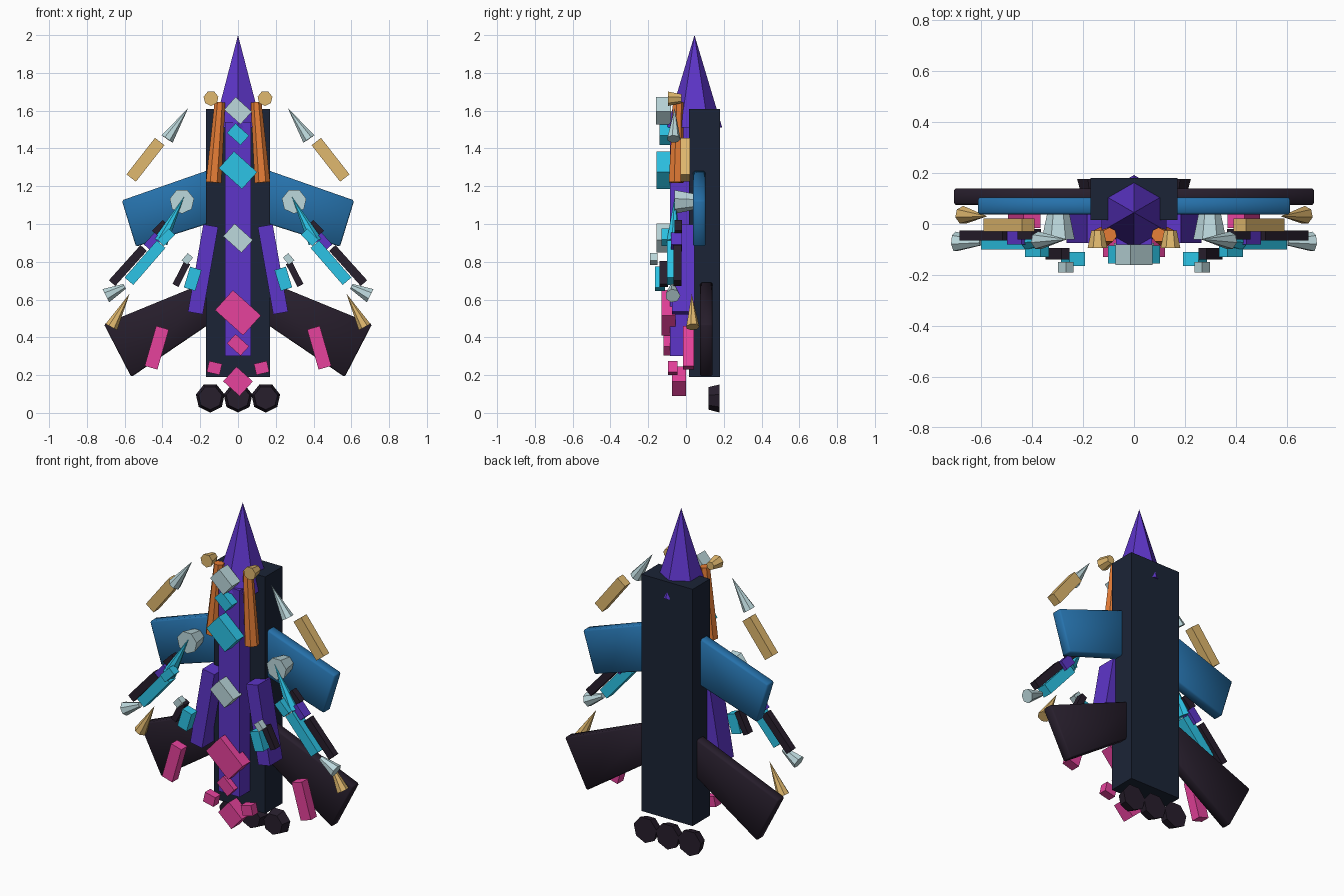
import bpy, bmesh, math
from mathutils import Vector, Matrix

if "Cube" in bpy.data.objects:
    bpy.data.objects.remove(bpy.data.objects["Cube"])


def material(name, hexcode):
    rgb = [int(hexcode[i:i + 2], 16) / 255 for i in (0, 2, 4)]
    m = bpy.data.materials.new(name)
    m.diffuse_color = [c / 12.92 if c < 0.04 else ((c + 0.055) / 1.055) ** 2.4 for c in rgb] + [1]
    m.use_nodes = True
    m.node_tree.nodes["Principled BSDF"].inputs["Base Color"].default_value = m.diffuse_color
    return m


NAVY = material("navy", "1b2436")
PURPLE = material("purple", "5d35c8")
BLUE = material("blue", "2672ac")
DARK = material("charcoal", "271e2c")
CYAN = material("cyan", "2cc4e6")
PALE = material("pale", "bcd8dc")
ORANGE = material("orange", "e67d36")
TAN = material("tan", "e0b86e")
PINK = material("pink", "e6429c")


def finish(name, bm, mat):
    bmesh.ops.recalc_face_normals(bm, faces=bm.faces)
    mesh = bpy.data.meshes.new(name)
    bm.to_mesh(mesh)
    bm.free()
    mesh.materials.append(mat)
    ob = bpy.data.objects.new(name, mesh)
    bpy.context.collection.objects.link(ob)
    return ob


def box(name, mat, x, z, w, l, ang, y0, y1):
    """Box whose long side leans outward-down by ang degrees in the front view."""
    bm = bmesh.new()
    bmesh.ops.create_cube(bm, size=1)
    bm.transform(Matrix.Translation((x, (y0 + y1) / 2, z))
                 @ Matrix.Rotation(-math.radians(ang), 4, 'Y')
                 @ Matrix.Diagonal((w, y1 - y0, l, 1)))
    return finish(name, bm, mat)


def cone(name, mat, p0, r0, p1, r1, sides=7):
    """Tapered prism from p0 to p1."""
    p0, p1 = Vector(p0), Vector(p1)
    d = p1 - p0
    bm = bmesh.new()
    bmesh.ops.create_cone(bm, cap_ends=True, segments=sides,
                          radius1=r0, radius2=r1, depth=d.length)
    q = Vector((0, 0, 1)).rotation_difference(d)
    bm.transform(Matrix.Translation((p0 + p1) / 2) @ q.to_matrix().to_4x4())
    return finish(name, bm, mat)


def wing(name, mat, outline, y0, y1, s):
    bm = bmesh.new()
    face = bm.faces.new([bm.verts.new((s * x, y0, z)) for x, z in outline])
    ext = bmesh.ops.extrude_face_region(bm, geom=[face])
    bmesh.ops.translate(bm, vec=(0, y1 - y0, 0),
                        verts=[v for v in ext["geom"] if isinstance(v, bmesh.types.BMVert)])
    bmesh.ops.recalc_face_normals(bm, faces=bm.faces)
    bmesh.ops.bevel(bm, geom=bm.edges[:], offset=0.008, segments=1, affect='EDGES')
    for f in bm.faces:
        f.smooth = True
    return finish(name, bm, mat)


# Hull, spine and nose
box("hull", NAVY, 0, 0.9, 0.34, 1.42, 0, 0.015, 0.18)
box("spine", PURPLE, 0, 0.92, 0.14, 1.24, 0, -0.085, 0.02)
cone("nose", PURPLE, (0, 0.045, 1.51), 0.147, (0, 0.045, 2.0), 0, 6)

# Diamond blocks down the spine
for mat, z, w, l, y0, y1 in [
        (PALE, 1.60, 0.09, 0.116, -0.16, -0.08),
        (CYAN, 1.475, 0.067, 0.097, -0.14, -0.07),
        (CYAN, 1.285, 0.12, 0.165, -0.155, -0.085),
        (PALE, 0.925, 0.09, 0.13, -0.155, -0.075),
        (PINK, 0.53, 0.142, 0.20, -0.13, -0.055),
        (PINK, 0.36, 0.067, 0.097, -0.12, -0.06),
        (PINK, 0.167, 0.105, 0.117, -0.075, 0.0)]:
    box("spine_block", mat, 0, z, w, l, 48, y0, y1)

# Engine nozzles
for x in (-0.147, 0, 0.147):
    cone("nozzle", DARK, (x, 0.12, 0.08), 0.063, (x, 0.177, 0.08), 0.078)

# Paired boxes: name, material, x, z, width, length, angle, y range
boxes = [
    ("side_pod", PURPLE, 0.185, 0.76, 0.08, 0.47, 10, -0.075, 0.045),
    ("canard_bar", TAN, 0.49, 1.34, 0.063, 0.245, 38, -0.03, 0.022),
    ("gun_barrel", CYAN, 0.492, 0.795, 0.06, 0.26, 41, -0.10, -0.04),
    ("gun_rail", DARK, 0.583, 0.78, 0.045, 0.25, 42, -0.065, -0.025),
    ("gun_sight", CYAN, 0.38, 0.93, 0.048, 0.085, 45, -0.13, -0.08),
    ("gun_core", PURPLE, 0.45, 0.905, 0.055, 0.085, 42, -0.08, -0.02),
    ("gun_mount", DARK, 0.41, 0.975, 0.05, 0.08, 45, -0.06, -0.02),
    ("pod_rail", DARK, 0.30, 0.735, 0.035, 0.135, 27, -0.14, -0.095),
    ("pod_block", CYAN, 0.24, 0.71, 0.063, 0.115, 17, -0.165, -0.11),
    ("pod_tip", PALE, 0.268, 0.815, 0.037, 0.05, 40, -0.19, -0.15),
    ("wing_pylon", PINK, 0.43, 0.345, 0.07, 0.22, 16, -0.015, 0.042),
    ("tail_block", PINK, 0.125, 0.238, 0.07, 0.06, 13, -0.095, -0.045),
]
# Paired tapered prisms: name, material, start, radius, end, radius
cones = [
    ("booster", ORANGE, (0.129, -0.053, 1.22), 0.042, (0.096, -0.043, 1.645), 0.029),
    ("booster_cap", TAN, (0.143, -0.095, 1.665), 0.04, (0.143, -0.025, 1.665), 0.025),
    ("wing_disc", PALE, (0.297, -0.06, 1.12), 0.066, (0.297, 0.04, 1.12), 0.045),
    ("canard_spike", PALE, (0.375, -0.065, 1.45), 0.036, (0.263, -0.06, 1.615), 0),
    ("gun_spike", CYAN, (0.41, -0.065, 0.905), 0.04, (0.285, -0.06, 1.145), 0),
    ("muzzle", PALE, (0.60, -0.07, 0.67), 0.015, (0.70, -0.07, 0.62), 0.04),
    ("wing_spike", TAN, (0.67, 0.035, 0.455), 0.036, (0.575, 0.03, 0.63), 0),
]
for s in (1, -1):
    for name, mat, x, z, w, l, a, y0, y1 in boxes:
        box(name, mat, s * x, z, w, l, s * a, y0, y1)
    for name, mat, (x0, y0, z0), r0, (x1, y1, z1), r1 in cones:
        cone(name, mat, (s * x0, y0, z0), r0, (s * x1, y1, z1), r1)
    # Upper and lower wings
    wing("upper_wing", BLUE, [(0.1, 1.305), (0.615, 1.125), (0.54, 0.88), (0.1, 1.02)],
         0.038, 0.103, s)
    wing("lower_wing", DARK, [(0.1, 0.72), (0.71, 0.47), (0.565, 0.19), (0.1, 0.505)],
         0.075, 0.14, s)
